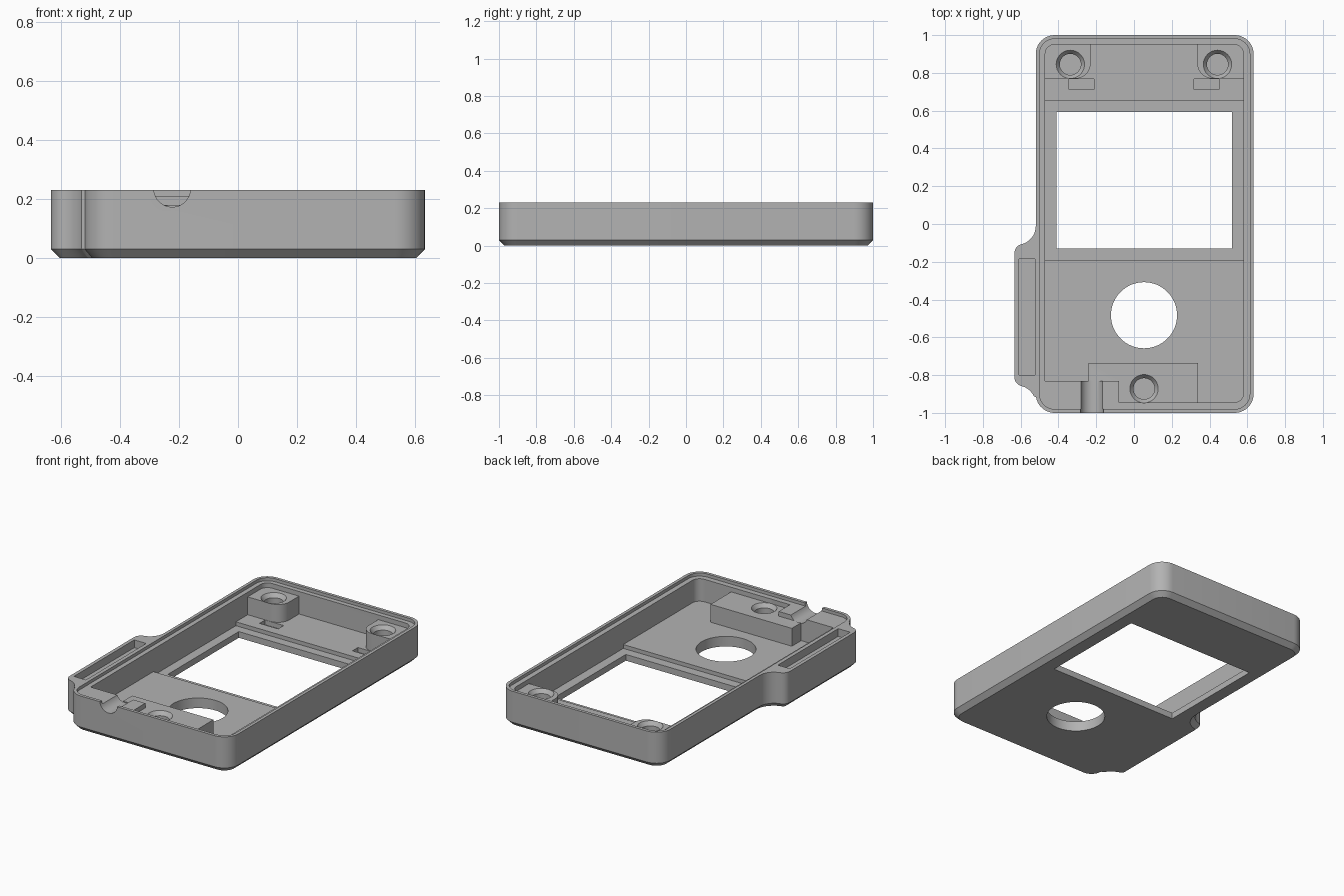
import bpy, bmesh, math
from mathutils import Vector

if "Cube" in bpy.data.objects:
    bpy.data.objects.remove(bpy.data.objects["Cube"])

grey = bpy.data.materials.new("plain_grey")
grey.use_nodes = True
colour = (0.45, 0.45, 0.45, 1)
grey.diffuse_color = colour
grey.node_tree.nodes["Principled BSDF"].inputs["Base Color"].default_value = colour

HEIGHT, LEDGE, FLOOR, RECESS, BOSS, CHAMFER = 0.23, 0.21, 0.065, 0.04, 0.18, 0.03
ABOVE = 0.4


def arc(x, y, r, start, end, steps=10):
    angles = [math.radians(start + (end - start) * i / steps) for i in range(steps + 1)]
    return [(x + r * math.cos(a), y + r * math.sin(a)) for a in angles]


def rect(x0, x1, y0, y1, radii=(0, 0, 0, 0)):
    """Rectangle, corner radii in order: front right, back right, back left, front left."""
    corners = [(x1, y0, -1, 1), (x1, y1, -1, -1), (x0, y1, 1, -1), (x0, y0, 1, 1)]
    points = []
    for i, ((x, y, sx, sy), r) in enumerate(zip(corners, radii)):
        points += arc(x + sx * r, y + sy * r, r, 90 * i - 90, 90 * i) if r else [(x, y)]
    return points


def inset(points, d):
    """Move a counter-clockwise outline inwards by d."""
    result = []
    for i, p in enumerate(points):
        a, b, c = Vector(points[i - 1]), Vector(p), Vector(points[(i + 1) % len(points)])
        u, v = (b - a).normalized(), (c - b).normalized()
        n = Vector((-u.y - v.y, u.x + v.x)).normalized()
        q = b + n * d / max(0.5, n.dot(Vector((-u.y, u.x))))
        result.append((q.x, q.y))
    return result


def loft(name, layers):
    """Solid through a stack of (outline, z) layers."""
    bm = bmesh.new()
    rings = [[bm.verts.new((x, y, z)) for x, y in pts] for pts, z in layers]
    bm.faces.new(rings[0][::-1])
    bm.faces.new(rings[-1])
    for low, high in zip(rings, rings[1:]):
        for i in range(len(low)):
            j = (i + 1) % len(low)
            bm.faces.new((low[i], low[j], high[j], high[i]))
    mesh = bpy.data.meshes.new(name)
    bm.to_mesh(mesh)
    bm.free()
    mesh.materials.append(grey)
    obj = bpy.data.objects.new(name, mesh)
    bpy.context.collection.objects.link(obj)
    return obj


def prism(name, points, z0, z1):
    return loft(name, [(points, z0), (points, z1)])


def combine(tool, operation):
    bpy.context.view_layer.objects.active = shell
    mod = shell.modifiers.new(tool.name, "BOOLEAN")
    mod.operation, mod.object, mod.solver = operation, tool, "EXACT"
    bpy.ops.object.modifier_apply(modifier=mod.name)
    bpy.data.objects.remove(tool)


def cut(name, points, z0, z1=ABOVE):
    combine(prism(name, points, z0, z1), "DIFFERENCE")


def add(name, points, z0, z1):
    combine(prism(name, points, z0, z1), "UNION")


# Outer shell: rounded rectangle with a side lug blended in by S-curves
outline = (arc(0.533, -0.9, 0.1, -90, 0) + arc(0.533, 0.9, 0.1, 0, 90)
           + arc(-0.42, 0.9, 0.1, 90, 180)
           + arc(-0.62, -0.01, 0.1, 0, -75.7) + arc(-0.583, -0.155, 0.05, 104.3, 180)[1:]
           + arc(-0.583, -0.81, 0.05, 180, 255.7) + arc(-0.62, -0.955, 0.1, 75.7, 25)[1:]
           + arc(-0.42, -0.9, 0.1, 190, 270))
shell = loft("case_shell", [(inset(outline, CHAMFER), 0), (outline, CHAMFER), (outline, HEIGHT)])

# Inner cavity and the lower screen recess
cut("cavity", rect(-0.47, 0.58, -0.945, 0.95, (0.05,) * 4), FLOOR)
cut("screen_recess", rect(-0.47, 0.58, -0.19, 0.65), RECESS)

# Screw bosses, front block and cable shelf
add("left_boss", rect(-0.49, -0.23, 0.77, 0.97, (0.08, 0, 0, 0)), RECESS, BOSS)
add("right_boss", rect(0.335, 0.6, 0.77, 0.97, (0, 0, 0, 0.08)), RECESS, BOSS)
add("front_block", rect(-0.24, 0.34, -0.96, -0.735), RECESS, BOSS)
add("cable_shelf", rect(-0.49, -0.08, -0.96, -0.83), RECESS, LEDGE + 0.01)

# Stepped lip round the rim, and the pocket in the lug
cut("lip", rect(-0.5, 0.613, -0.98, 0.98, (0.08,) * 4), LEDGE)
cut("lug_pocket", rect(-0.61, -0.525, -0.8, -0.185), HEIGHT - 0.05)

# Screen window and round button opening
cut("window", rect(-0.41, 0.52, -0.13, 0.593), -0.1)
cut("button_hole", arc(0.053, -0.483, 0.175, 0, 360, 64)[:-1], -0.1)

# Slots in the floor by the rear bosses
for x in (-0.345, 0.317):
    cut("slot", rect(x, x + 0.133, 0.712, 0.768), FLOOR - 0.03, FLOOR + 0.03)

# Countersunk blind screw holes
for x, y in ((-0.337, 0.845), (0.442, 0.845), (0.053, -0.872)):
    wide, narrow = (arc(x, y, r, 0, 360, 32)[:-1] for r in (0.075, 0.056))
    combine(loft("screw_hole", [(narrow, 0.05), (narrow, BOSS - 0.025),
                                (wide, BOSS), (wide, ABOVE)]), "DIFFERENCE")

# Half-round cable channel through the front wall
channel = prism("cable_channel", arc(-0.223, 0.235, 0.062, 0, 360, 32)[:-1], 0.828, 1.1)
channel.rotation_euler.x = math.pi / 2
bpy.context.view_layer.update()
combine(channel, "DIFFERENCE")

# Smooth the rounded walls and keep the edges sharp
bpy.ops.object.select_all(action="DESELECT")
shell.select_set(True)
bpy.context.view_layer.objects.active = shell
bpy.ops.object.shade_smooth_by_angle(angle=math.radians(30))
